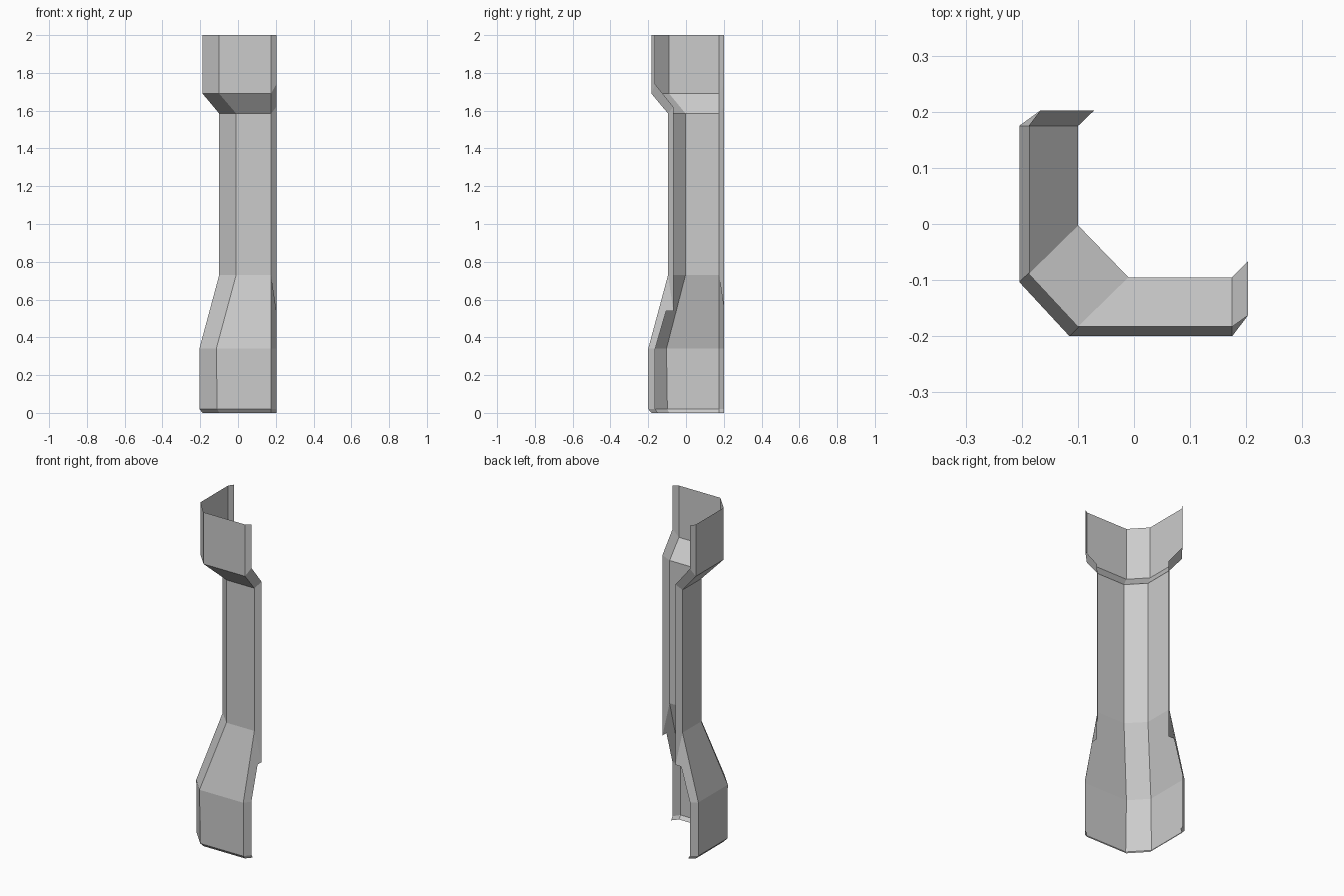
import bpy, bmesh

if "Cube" in bpy.data.objects:
    bpy.data.objects.remove(bpy.data.objects["Cube"])

# Per level: height, front face y, corner x
LEVELS = [(0.0, -0.183, -0.10), (0.02, -0.2, -0.11), (0.34, -0.2, -0.115),
          (0.73, -0.095, -0.01), (1.585, -0.095, -0.01),
          (1.69, -0.183, -0.10), (2.0, -0.183, -0.10)]
X_PANEL, X_LIP = 0.175, 0.203

# Free edge of the return lip (y, z), with the notch at the flared base
LIP = [(-0.15, 0.0), (-0.163, 0.02), (-0.163, 0.34), (-0.105, 0.54),
       (-0.067, 0.54), (-0.067, 1.62), (-0.163, 1.74), (-0.163, 2.0)]
# Lip faces: panel-edge level indices, lip-edge indices
LIP_FACES = [((0, 1), (1, 0)), ((1, 2), (2, 1)), ((2, 3), (4, 3, 2)),
             ((3, 4), (5, 4)), ((4, 5), (6, 5)), ((5, 6), (7, 6))]


def front(x, y, z):
    return (x, y, z)


def side(x, y, z):
    # diagonal mirror: front panel becomes left panel
    return (y - 0.0045, 0.96 * x + 0.007, z)


bm = bmesh.new()
corners = []
for place in (front, side):
    corner = [bm.verts.new(place(cx, y, z)) for z, y, cx in LEVELS]
    edge = [bm.verts.new(place(X_PANEL, y, z)) for z, y, cx in LEVELS]
    lip = [bm.verts.new(place(X_LIP, y, z)) for y, z in LIP]
    corners.append(corner)
    faces = [[corner[i], edge[i], edge[i + 1], corner[i + 1]] for i in range(6)]
    for (a, b), ls in LIP_FACES:
        # walk: panel edge down, then lip edge back up
        faces.append([edge[b], edge[a]] + [lip[k] for k in reversed(ls)])
    for f in faces:
        bm.faces.new(f if place is front else f[::-1])

# Angled corner face joining the two panels
a, b = corners
for i in range(6):
    bm.faces.new([b[i], a[i], a[i + 1], b[i + 1]])

mesh = bpy.data.meshes.new("corner_column")
bm.to_mesh(mesh)
bm.free()
bpy.context.collection.objects.link(bpy.data.objects.new("corner_column", mesh))
